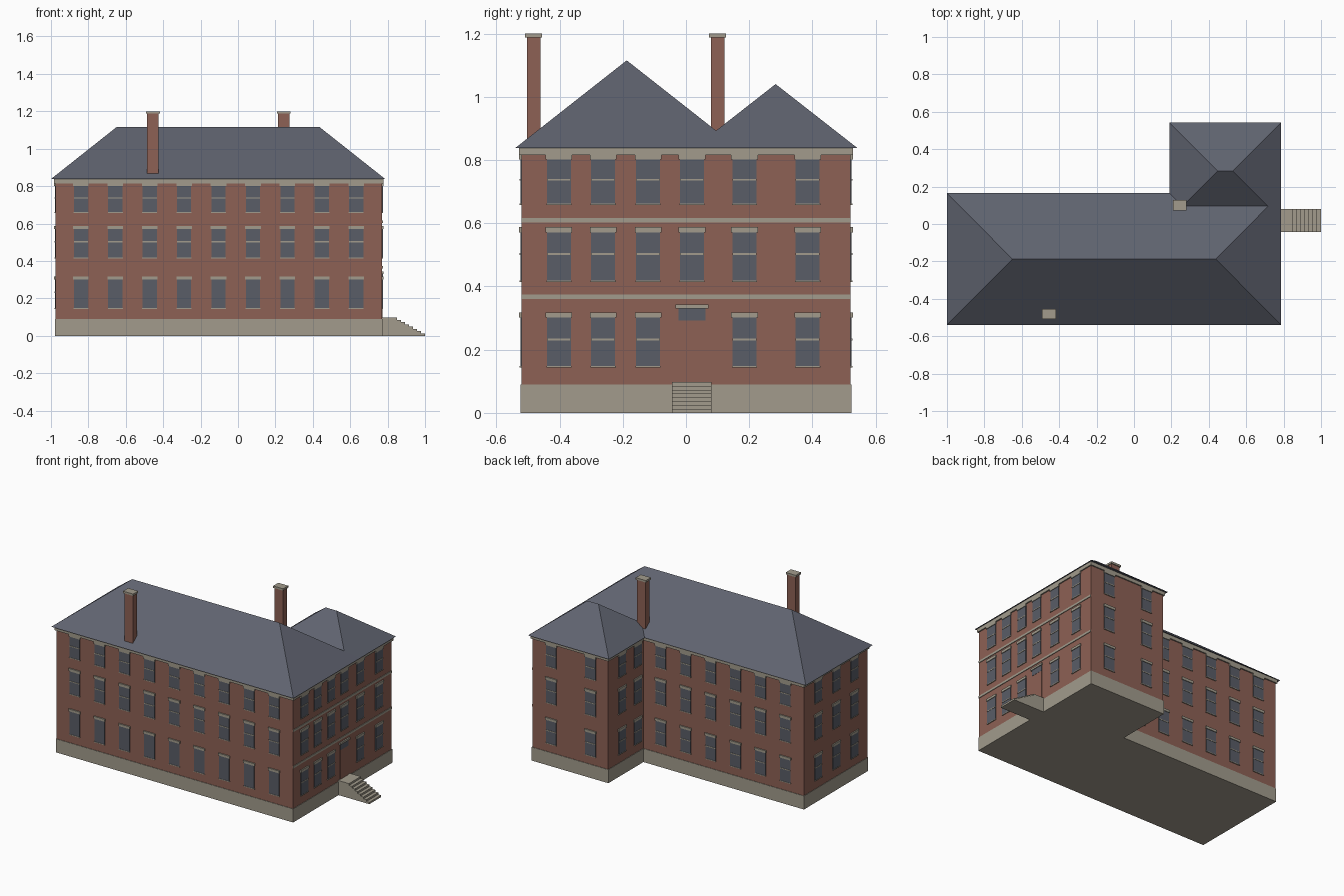
import bpy
import bmesh
from mathutils import Vector

old = bpy.data.objects.get("Cube")
if old:
    bpy.data.objects.remove(old)


def material(name, rgb):
    mat = bpy.data.materials.new(name)
    mat.use_nodes = True
    mat.diffuse_color = (*rgb, 1)
    mat.node_tree.nodes["Principled BSDF"].inputs["Base Color"].default_value = (*rgb, 1)
    return mat


BRICK = material("brick", (0.27, 0.12, 0.09))
STONE = material("stone", (0.36, 0.33, 0.265))
SLATE = material("roof slate", (0.115, 0.125, 0.16))
GLASS = material("window glass", (0.10, 0.11, 0.135))


def finish(name, bm, *mats):
    bmesh.ops.recalc_face_normals(bm, faces=bm.faces[:])
    mesh = bpy.data.meshes.new(name)
    bm.to_mesh(mesh)
    bm.free()
    for mat in mats:
        mesh.materials.append(mat)
    obj = bpy.data.objects.new(name, mesh)
    bpy.context.collection.objects.link(obj)
    return obj


def add_box(bm, lo, hi, mat_index=0):
    lo, hi = Vector(lo), Vector(hi)
    verts = bmesh.ops.create_cube(bm, size=1)["verts"]
    for v in verts:
        v.co = (lo + hi) / 2 + v.co * (hi - lo)
    for f in {f for v in verts for f in v.link_faces}:
        f.material_index = mat_index


def box(name, lo, hi, mat):
    bm = bmesh.new()
    add_box(bm, lo, hi)
    return finish(name, bm, mat)


def prism(name, points, offset, mat):
    """Extrude a flat outline of 3D points by the offset vector."""
    bm = bmesh.new()
    face = bm.faces.new([bm.verts.new(p) for p in points])
    new = bmesh.ops.extrude_face_region(bm, geom=[face])["geom"]
    # extrusion drops the source face only when asked, so it stays as the closing cap
    bmesh.ops.translate(bm, vec=offset, verts=[g for g in new if isinstance(g, bmesh.types.BMVert)])
    if not face.is_valid:
        bm.faces.new([v for v in bm.verts][:len(points)])
    return finish(name, bm, mat)


# L-shaped storeys: plinth, brick walls and cornice
WEST, EAST, SOUTH, NORTH = -0.975, 0.77, -0.52, 0.52
WING_X, MAIN_Y = 0.21, 0.15


def storey(name, grow, z0, z1, mat):
    w, e, s, n = WEST - grow, EAST + grow, SOUTH - grow, NORTH + grow
    wx, my = WING_X - grow, MAIN_Y + grow
    outline = [(w, s), (e, s), (e, n), (wx, n), (wx, my), (w, my)]
    prism(name, [(x, y, z0) for x, y in outline], (0, 0, z1 - z0), mat)


storey("plinth", 0.003, 0, 0.09, STONE)
storey("brick_walls", 0, 0.09, 0.815, BRICK)
storey("cornice", 0.008, 0.815, 0.839, STONE)


# Hipped roofs
def hip_roof(name, x0, x1, y0, y1, z0, z1, hip):
    bm = bmesh.new()
    ym = (y0 + y1) / 2
    a, b, c, d, r, s = [bm.verts.new(p) for p in (
        (x0, y0, z0), (x1, y0, z0), (x1, y1, z0), (x0, y1, z0),
        (x0 + hip, ym, z1), (x1 - hip, ym, z1))]
    for f in ((a, b, s, r), (b, c, s), (c, d, r, s), (d, a, r), (d, c, b, a)):
        bm.faces.new(f)
    finish(name, bm, SLATE)


hip_roof("main_roof", -1.0, 0.787, -0.54, 0.165, 0.838, 1.115, 0.35)
hip_roof("wing_roof", 0.19, 0.787, 0.025, 0.542, 0.838, 1.04, 0.258)

# Chimneys with stone caps
for label, x, y in (("front", -0.455, -0.482), ("rear", 0.245, 0.10)):
    box(label + "_chimney", (x - 0.031, y - 0.021, 0.82), (x + 0.031, y + 0.021, 1.187), BRICK)
    box(label + "_chimney_cap", (x - 0.037, y - 0.027, 1.187), (x + 0.037, y + 0.027, 1.2), STONE)


# Windows: a slim pane with sill, meeting rail and lintel on each wall
ROWS = ((0.147, 0.302, 0.318), (0.417, 0.57, 0.588), (0.66, 0.801, 0.815))


def wall_slab(bm, axis, sign, wall, centre, half, z0, z1, depth, mat_index):
    near, far = sorted((wall - sign * 0.004, wall + sign * depth))
    lo, hi = [near, centre - half], [far, centre + half]
    if axis == "y":
        lo.reverse()
        hi.reverse()
    add_box(bm, (*lo, z0), (*hi, z1), mat_index)


def windows(name, axis, sign, wall, columns, skip=None, plain_row=None):
    bm = bmesh.new()
    for row, (z0, z1, top) in enumerate(ROWS):
        for col, c in enumerate(columns):
            if (row, col) == skip:
                continue
            spot = (bm, axis, sign, wall, c)
            wall_slab(*spot, 0.038, z0, z1, 0.004, 0)
            wall_slab(*spot, 0.040, z0 - 0.003, z0 + 0.002, 0.006, 1)
            wall_slab(*spot, 0.042, z1, top, 0.008, 1)
            if row != plain_row:
                mid = (z0 + top) / 2
                wall_slab(*spot, 0.038, mid - 0.003, mid + 0.003, 0.006, 1)
    finish(name, bm, GLASS, STONE)


front_cols = [-0.84 + 0.184 * i for i in range(9)]
windows("front_windows", "y", -1, SOUTH, front_cols, plain_row=0)
windows("main_back_windows", "y", 1, MAIN_Y, front_cols[:6])
windows("wing_back_windows", "y", 1, NORTH, (0.34, 0.63))
windows("entrance_side_windows", "x", 1, EAST, (-0.402, -0.262, -0.12, 0.019, 0.185, 0.385), skip=(0, 3))
windows("far_side_windows", "x", -1, WEST, (-0.38, -0.19, 0.0))
windows("wing_inner_windows", "x", -1, WING_X, (0.21, 0.375))

# Stone string courses on the entrance side
for label, z in (("lower", 0.367), ("upper", 0.609)):
    box(label + "_string_course", (EAST - 0.004, SOUTH, z - 0.007), (EAST + 0.004, NORTH, z + 0.007), STONE)

# Entrance: door, transom light and lintel
DOOR_Y = 0.019
for name, half, z0, z1, depth, mat in (
        ("entrance_door", 0.043, 0.09, 0.292, 0.003, BRICK),
        ("entrance_transom", 0.043, 0.292, 0.33, 0.004, GLASS),
        ("entrance_lintel", 0.052, 0.33, 0.343, 0.009, STONE)):
    box(name, (EAST - 0.004, DOOR_Y - half, z0), (EAST + depth, DOOR_Y + half, z1), mat)

# Entrance steps as one stepped side profile
STEPS, TOP, LANDING, END = 8, 0.097, 0.85, 1.0
tread, riser = (END - LANDING) / (STEPS - 1), TOP / STEPS
profile = [(EAST, 0), (EAST, TOP)]
for i in range(STEPS):
    x = LANDING + i * tread
    profile += [(x, TOP - i * riser), (x, TOP - (i + 1) * riser)]
prism("entrance_steps", [(x, -0.044, z) for x, z in profile], (0, 0.125, 0), STONE)
